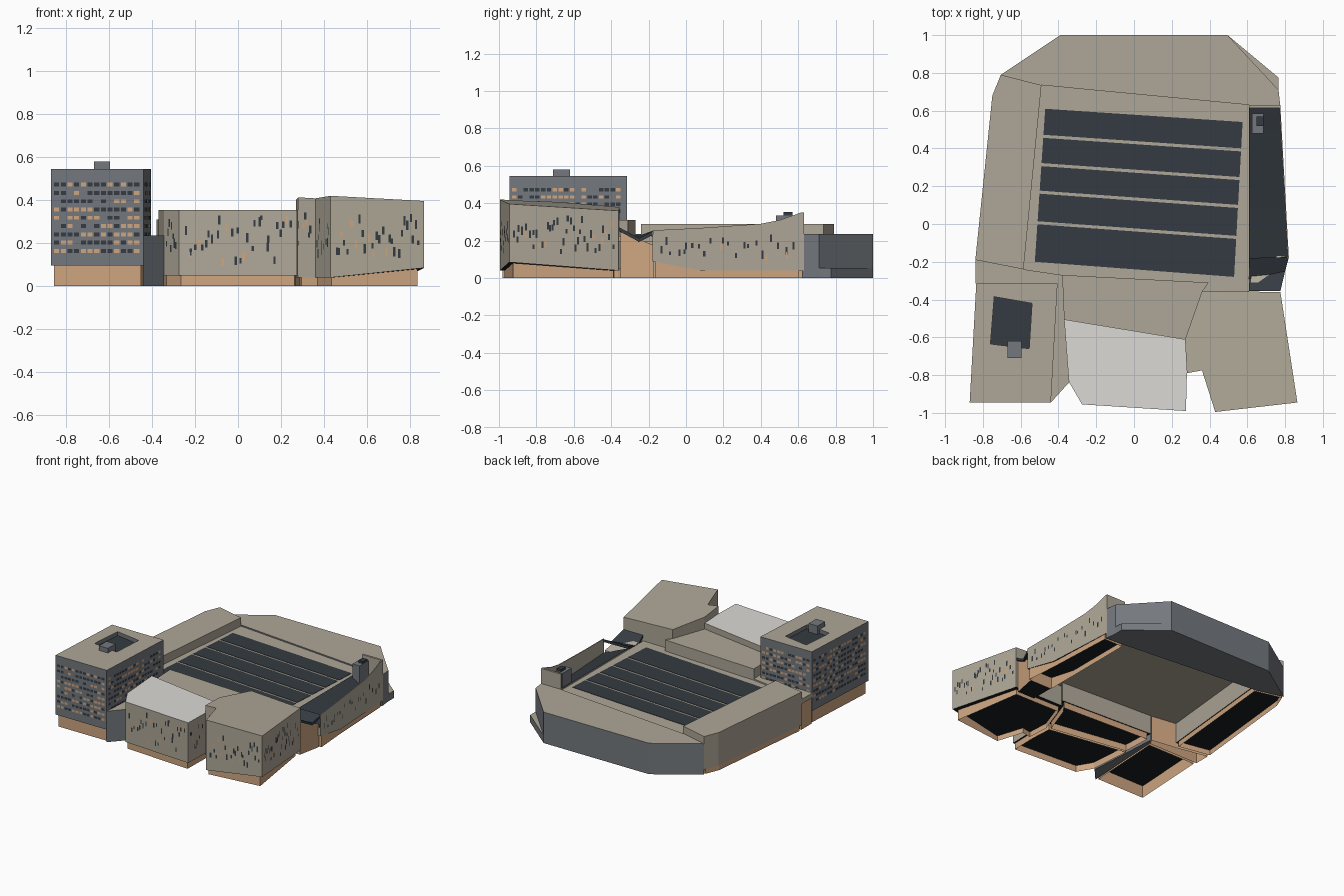
import bpy, bmesh, random
from mathutils import Vector

random.seed(4)
if bpy.data.objects.get("Cube"):
    bpy.data.objects.remove(bpy.data.objects["Cube"])


def material(name, r, g, b):
    m = bpy.data.materials.new(name)
    m.use_nodes = True
    m.diffuse_color = (r, g, b, 1)
    m.node_tree.nodes["Principled BSDF"].inputs["Base Color"].default_value = (r, g, b, 1)
    return m


TAN = material("tan_stone", .43, .39, .315)
GREY = material("grey_cladding", .175, .19, .21)
DARK = material("dark_panel", .035, .044, .054)
WOOD = material("warm_wood", .62, .38, .22)
PALE = material("pale_roof", .72, .7, .67)
BLACK = material("black_underside", .01, .013, .016)


def finish(name, bm, mats, fix=True):
    if fix:
        bmesh.ops.recalc_face_normals(bm, faces=bm.faces[:])
    me = bpy.data.meshes.new(name)
    bm.to_mesh(me)
    bm.free()
    for m in mats:
        me.materials.append(m)
    ob = bpy.data.objects.new(name, me)
    bpy.context.collection.objects.link(ob)
    return ob


def height(z, p):
    return z(*p) if callable(z) else z


def prism(name, poly, bottom, top, roof=TAN, side=TAN, under=BLACK, caps=True):
    """Upright block on a plan polygon; heights may be functions of x, y."""
    bm = bmesh.new()
    lo = [bm.verts.new((*p, height(bottom, p))) for p in poly]
    hi = [bm.verts.new((*p, height(top, p))) for p in poly]
    n = len(poly)
    for i in range(n):
        j = (i + 1) % n
        bm.faces.new((lo[i], lo[j], hi[j], hi[i]))
    if caps:
        bm.faces.new(hi).material_index = 1
        bm.faces.new(lo[::-1]).material_index = 2
    return finish(name, bm, (side, roof, under))


def box(name, x0, x1, y0, y1, z0, z1, roof, side):
    prism(name, [(x0, y0), (x1, y0), (x1, y1), (x0, y1)], z0, z1, roof, side, side)


def skirt(name, poly, top, shrink=.94):
    """Open wooden ground floor set in below a block."""
    cx = sum(p[0] for p in poly) / len(poly)
    cy = sum(p[1] for p in poly) / len(poly)
    inner = [(cx + (x - cx) * shrink, cy + (y - cy) * shrink) for x, y in poly]
    prism(name, inner, 0, top, side=WOOD, caps=False)


def loft(name, sections, mats, pick):
    """Join equal cross-sections; pick(edge index) gives the material."""
    bm = bmesh.new()
    rows = [[bm.verts.new(p) for p in s] for s in sections]
    n = len(rows[0])
    for a, b in zip(rows, rows[1:]):
        for i in range(n):
            j = (i + 1) % n
            bm.faces.new((a[i], a[j], b[j], b[i])).material_index = pick(i)
    bm.faces.new(rows[0])
    bm.faces.new(rows[-1])
    return finish(name, bm, mats)


def window_panes(name, walls):
    """walls: (start, end, list of (distance, z, width, height, lit))"""
    bm = bmesh.new()
    for p0, p1, panes in walls:
        a, b = Vector((*p0, 0)), Vector((*p1, 0))
        d = (b - a).normalized()
        out = Vector((d.y, -d.x, 0)) * .002
        for s, z, w, h, lit in panes:
            q = [a + d * (s + u) + out + Vector((0, 0, z + v))
                 for u, v in ((0, 0), (w, 0), (w, h), (0, h))]
            bm.faces.new([bm.verts.new(c) for c in q]).material_index = int(lit)
    finish(name, bm, (DARK, WOOD), fix=False)


def wall_pairs(poly):
    return zip(poly, poly[1:])


def slits(poly, z0, z1, density):
    """Scattered upright slot windows, one per even step along each wall."""
    walls = []
    for a, b in wall_pairs(poly):
        length = (Vector(b) - Vector(a)).length
        count = int(length * density)
        panes = []
        for k in range(count):
            h = random.uniform(.02, .045)
            s = .015 + (length - .04) * (k + random.random()) / count
            panes.append((s, random.uniform(z0, z1 - h), .011, h, random.random() < .25))
        walls.append((a, b, panes))
    return walls


# Tower with a shallow sunken roof court
tower = [(-.87, -.945), (-.44, -.945), (-.405, -.315), (-.835, -.315)]
court = [(-.76, -.635), (-.555, -.66), (-.54, -.42), (-.74, -.385)]
bm = bmesh.new()
rings = [[bm.verts.new((*p, z)) for p in poly] for poly, z in
         ((tower, .095), (tower, .545), (court, .545), (court, .515))]
for k, (a, b) in enumerate(zip(rings, rings[1:])):
    for i in range(4):
        j = (i + 1) % 4
        bm.faces.new((a[i], a[j], b[j], b[i])).material_index = 1 if k == 1 else 0
bm.faces.new(rings[3]).material_index = 2
bm.faces.new(rings[0]).material_index = 3
finish("tower", bm, (GREY, TAN, DARK, BLACK))
box("tower_roof_box", -.67, -.595, -.71, -.62, .515, .58, GREY, GREY)
skirt("tower_base", tower, .1)

# Tower window grid
grid = []
for a, b in wall_pairs(tower + tower[:1]):
    length = (Vector(b) - Vector(a)).length
    cols = int((length - .02) / .031)
    grid.append((a, b, [(.015 + c * .031, .155 + r * .0385, .024, .018, random.random() < .4)
                        for r in range(9) for c in range(cols) if random.random() < .92]))
window_panes("tower_windows", grid)

# Grey link between tower and auditorium
prism("link_block", [(-.44, -.945), (-.345, -.84), (-.38, -.27), (-.405, -.315)],
      0, .235, side=GREY, under=GREY)

# Auditorium with pale roof
hall = [(-.345, -.835), (-.275, -.955), (.275, -.99), (.28, -.79), (.27, -.61), (-.37, -.505)]
prism("auditorium", hall, .05, .355, roof=PALE)
skirt("auditorium_base", hall, .05, .96)
window_panes("auditorium_windows", slits(hall[:4], .09, .33, 58))

# Foyer behind the auditorium
foyer = [(-.37, -.505), (.27, -.61), (.36, -.36), (.395, -.31), (-.38, -.27)]
prism("foyer", foyer, .05, .31)
skirt("foyer_base", foyer, .05)

# Slanted front block
wedge = [(.28, -.79), (.36, -.775), (.43, -.995), (.865, -.945), (.775, -.36),
         (.36, -.355), (.27, -.61)]


def wedge_floor(x, y):
    return max(.04, .04 + .11 * (x - .43) - .06 * (y + .995))


prism("front_block", wedge, wedge_floor,
      lambda x, y: .42 - .047 * (x - .43) - .069 * (y + .995))
skirt("front_block_base", wedge, wedge_floor, .92)
window_panes("front_block_windows", slits(wedge[:5], .12, .345, 68))

# Raised side gallery
side = [(-.84, -.19), (-.585, -.24), (-.49, .735), (-.705, .79), (-.75, .68)]
prism("side_gallery", side, .04, .29)
skirt("side_gallery_base", side, .04, .96)

# Rear gallery, with a wider plinth at one corner
rear = [(-.705, .79), (-.49, .735), (.61, .63), (.775, .62), (.765, .71), (.495, 1), (-.39, 1)]
prism("rear_gallery", rear, 0, .235, side=GREY, under=GREY)
prism("rear_plinth", [(.765, .71), (.765, .775), (.495, 1)], 0, .055, side=GREY, under=GREY)

# Passage behind the tower on a tall wooden base
strip = [(-.84, -.315), (-.405, -.315), (-.38, -.27), (-.585, -.24), (-.84, -.19)]
prism("tower_passage", strip, .2, .235)
skirt("tower_passage_base", strip, .2, .97)

# Central roof deck with five dark roof panels
deck = [(-.585, -.24), (-.38, -.29), (.36, -.37), (.61, -.37), (.61, .63), (-.49, .735)]
prism("roof_deck", deck, .195, .225, under=TAN)
corner = [Vector(c) for c in ((-.47, .61), (.575, .54), (.53, -.28), (-.525, -.2))]
starts = [0, .19, .375, .555, .755, 1.02]
for k in range(5):
    t0, t1 = starts[k], starts[k + 1] - .02
    quad = [corner[0].lerp(corner[3], t1), corner[1].lerp(corner[2], t1),
            corner[1].lerp(corner[2], t0), corner[0].lerp(corner[3], t0)]
    prism("roof_panel_%d" % (k + 1), [tuple(q) for q in quad], .225, .2275, DARK, DARK)


# Side wing: curved outer wall around a dark roof that falls outwards
def wing_floor(x, y):
    return max(.04, .09 - .19 * (y + .18))


profile = [(-.18, .255), (.08, .268), (.4, .29), (.5, .31), (.615, .35)]
sections = []
for y, top in profile:
    x = .82 - .045 * (y + .18) / .8
    low = wing_floor(x, y)
    sections.append([(x, y, low), (x, y, top), (x - .006, y, top), (x - .006, y, .15),
                     (.61, y, .236), (.61, y, low)])
loft("side_wing", sections, (TAN, DARK, BLACK), lambda i: {3: 1, 5: 2}.get(i, 0))
box("wing_end_wall", .61, .775, .615, .63, .04, .35, TAN, TAN)
skirt("side_wing_base", [(.61, -.18), (.82, -.18), (.8, .08), (.775, .62), (.61, .62)],
      wing_floor, .96)
window_panes("side_wing_windows", slits([(.82, -.18), (.775, .62)], .09, .235, 30))
box("wing_vent", .625, .685, .48, .585, .19, .335, GREY, GREY)
box("wing_vent_cap", .648, .686, .52, .57, .335, .352, DARK, DARK)

# Entrance wall with folded dark canopy
prism("entrance_wall", [(.62, -.35), (.765, -.35), (.8, -.17), (.62, -.17)], 0,
      lambda x, y: .25 - .4 * (y + .36), side=WOOD)
# Each canopy line: inner y, outer y, height, outer x
canopy = [(-.355, -.355, .27, .775), (-.29, -.25, .213, .8), (-.18, -.175, .252, .82)]
loft("entrance_canopy",
     [[(.61, yi, z - .02), (x, yo, z - .02), (x, yo, z), (.61, yi, z)]
      for yi, yo, z, x in canopy],
     (DARK, BLACK), lambda i: 1 if i == 0 else 0)
